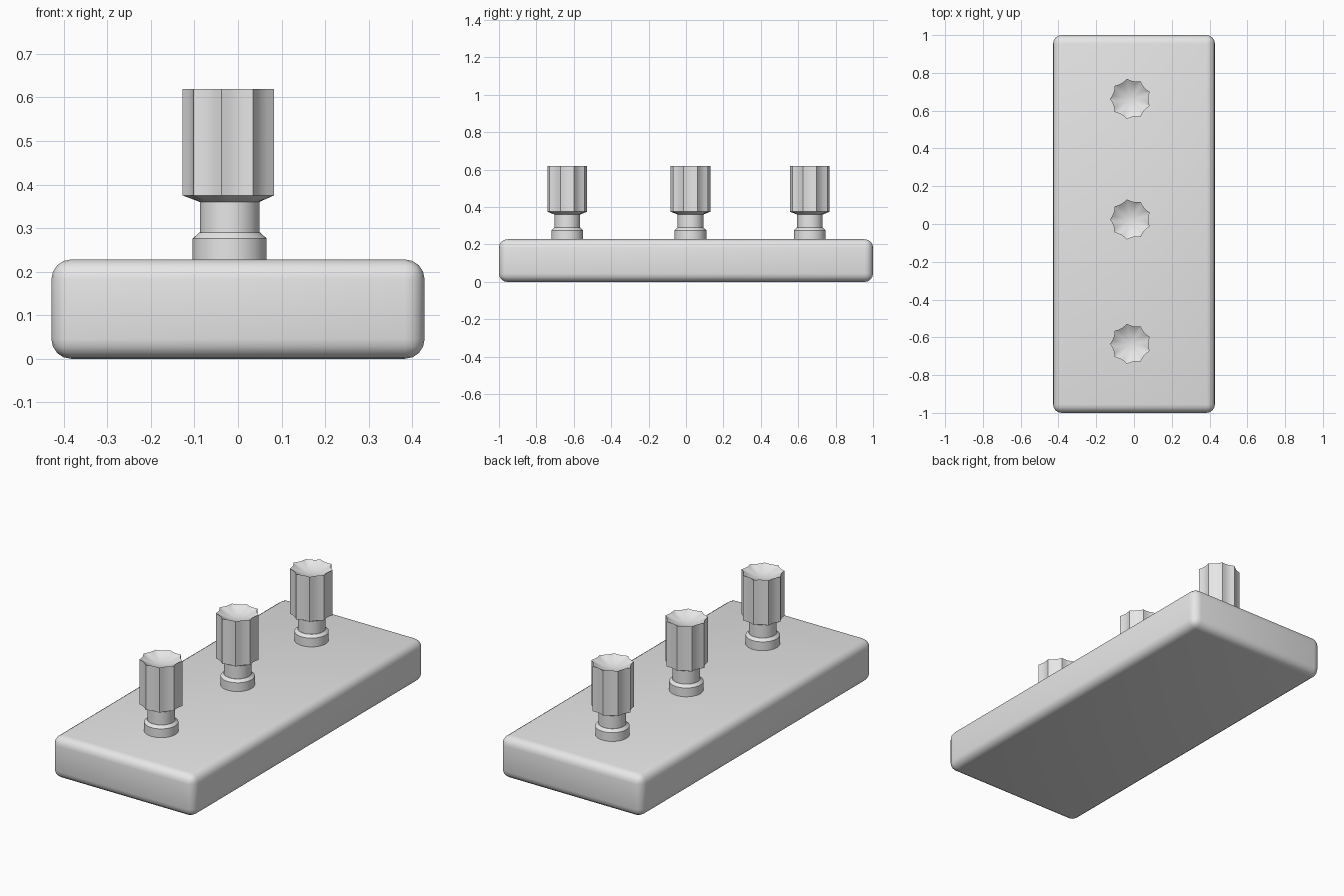
import bpy
import bmesh
from math import cos, sin, pi, radians

if "Cube" in bpy.data.objects:
    bpy.data.objects.remove(bpy.data.objects["Cube"], do_unlink=True)

grey = bpy.data.materials.new("light_grey")
grey.use_nodes = True
colour = (0.8, 0.8, 0.8, 1)
grey.diffuse_color = colour
grey.node_tree.nodes["Principled BSDF"].inputs["Base Color"].default_value = colour

LOBES, STEPS = 9, 4
COUNT = LOBES * STEPS
FLUTE_DEPTH = 0.12


def add_object(name, bm, angle):
    bmesh.ops.recalc_face_normals(bm, faces=bm.faces)
    mesh = bpy.data.meshes.new(name)
    bm.to_mesh(mesh)
    bm.free()
    mesh.materials.append(grey)
    ob = bpy.data.objects.new(name, mesh)
    bpy.context.collection.objects.link(ob)
    bpy.ops.object.select_all(action="DESELECT")
    ob.select_set(True)
    bpy.context.view_layer.objects.active = ob
    bpy.ops.object.shade_smooth_by_angle(angle=radians(angle))
    return ob


def lathe(name, profile):
    """Rings of (radius, height, flute amount), closed at both ends."""
    bm = bmesh.new()
    rings = []
    for r, z, flute in profile:
        ring = []
        for i in range(COUNT):
            t = (i % STEPS) / STEPS
            rr = r * (1 - flute * FLUTE_DEPTH * 4 * t * (1 - t))
            a = pi + 2 * pi * i / COUNT
            ring.append(bm.verts.new((rr * cos(a), rr * sin(a), z)))
        rings.append(ring)
    for low, high in zip(rings, rings[1:]):
        for i in range(COUNT):
            j = (i + 1) % COUNT
            bm.faces.new((low[i], low[j], high[j], high[i]))
    bm.faces.new(rings[0])
    bm.faces.new(rings[-1])
    return add_object(name, bm, 30)


# Rounded base slab
bm = bmesh.new()
bmesh.ops.create_cube(bm, size=1)
bmesh.ops.scale(bm, vec=(0.857, 2, 0.228), verts=bm.verts)
bmesh.ops.translate(bm, vec=(0, 0, 0.114), verts=bm.verts)
bmesh.ops.bevel(bm, geom=bm.edges[:], offset=0.045, segments=4,
                profile=0.5, affect="EDGES")
add_object("base", bm, 60)

# Stem: collar with chamfer, then a narrow neck
stem = lathe("stem_1", [(0.085, 0.22, 0), (0.085, 0.276, 0), (0.07, 0.29, 0),
                        (0.0685, 0.29, 0), (0.0685, 0.365, 0)])

# Fluted grip with a tapered underside and a dished top
dish = [(0.108 * k / 6, 0.588 + 0.032 * (k / 6) ** 2, k / 6)
        for k in (5, 4, 3, 2, 1, 0.1)]
grip = lathe("grip_1", [(0.0685, 0.36, 0), (0.108, 0.375, 1), (0.108, 0.62, 1)] + dish)

# Three posts in a row
for n, y in enumerate((-0.635, 0.024, 0.662), 1):
    for part, name in ((stem, "stem"), (grip, "grip")):
        ob = part
        if n > 1:
            ob = part.copy()
            ob.name = f"{name}_{n}"
            bpy.context.collection.objects.link(ob)
        ob.location = (-0.019, y, 0)
